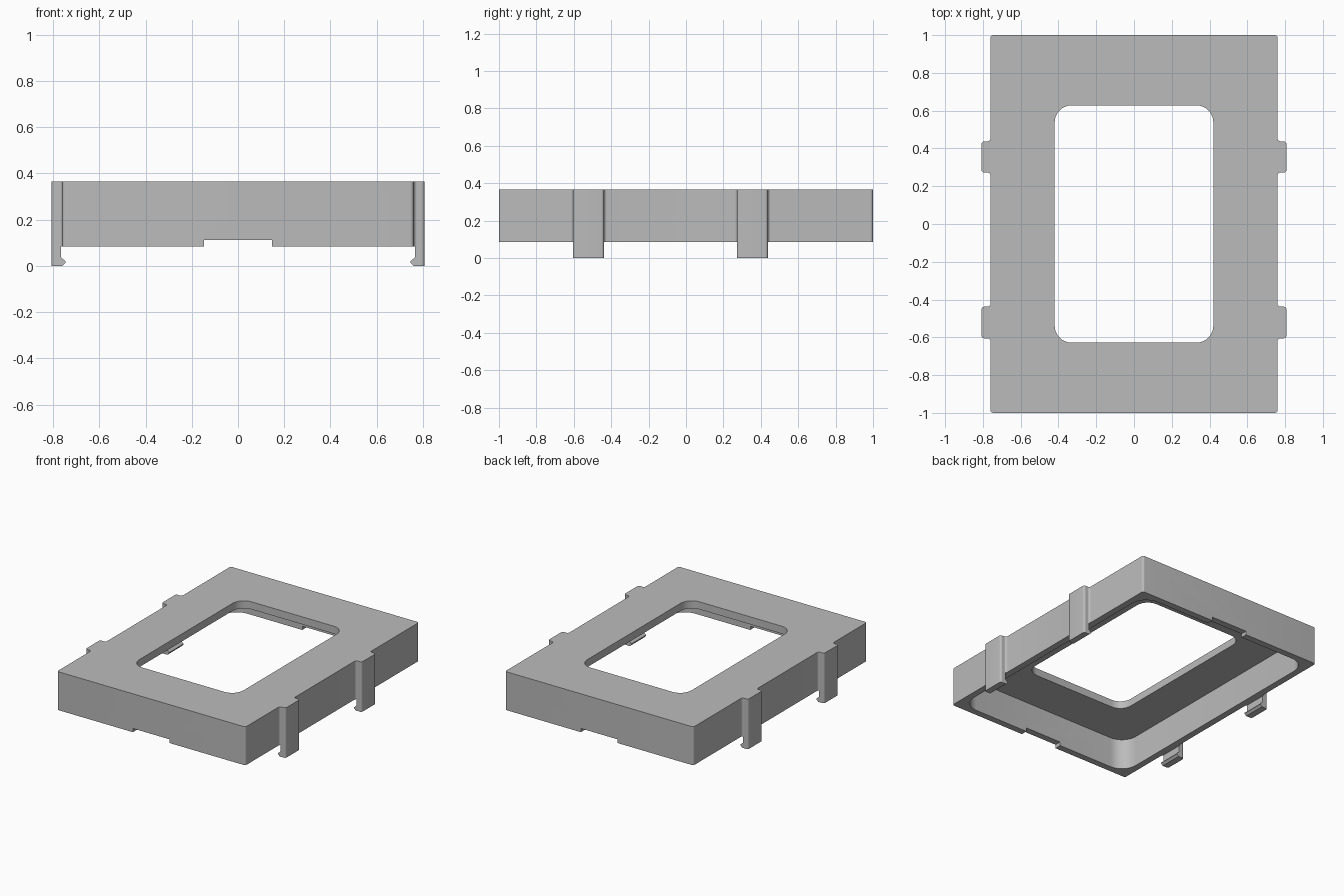
import bpy
import bmesh
import math
from mathutils import Vector

if "Cube" in bpy.data.objects:
    bpy.data.objects.remove(bpy.data.objects["Cube"])

HALF_X, HALF_Y, CLIP_X = 0.76, 1.0, 0.807
TOP, RIM, CEILING = 0.365, 0.085, 0.31
CLIPS = ((-0.605, -0.438), (0.272, 0.438))
SMALL = 0.015

grey = bpy.data.materials.new("plain grey")
grey.use_nodes = True
grey.diffuse_color = (0.5, 0.5, 0.5, 1)
grey.node_tree.nodes["Principled BSDF"].inputs["Base Color"].default_value = (0.5, 0.5, 0.5, 1)


def round_corners(corners, radius, steps=8):
    """Replace every right-angled corner of a closed outline with an arc."""
    points = []
    for i, corner in enumerate(corners):
        p = Vector(corner)
        to_prev = (Vector(corners[i - 1]) - p).normalized()
        to_next = (Vector(corners[(i + 1) % len(corners)]) - p).normalized()
        centre = p + radius * (to_prev + to_next)
        for k in range(steps + 1):
            t = math.pi / 2 * k / steps
            points.append(centre - radius * (math.cos(t) * to_next + math.sin(t) * to_prev))
    return points


def rectangle(x, y):
    return [(-x, -y), (x, -y), (x, y), (-x, y)]


def prism(name, base, direction):
    """Extrude a closed flat outline of 3D points along a direction."""
    bm = bmesh.new()
    face = bm.faces.new([bm.verts.new(p) for p in base])
    extruded = bmesh.ops.extrude_face_region(bm, geom=[face])["geom"]
    moved = [v for v in extruded if isinstance(v, bmesh.types.BMVert)]
    bmesh.ops.translate(bm, verts=moved, vec=direction)
    bmesh.ops.recalc_face_normals(bm, faces=bm.faces)
    mesh = bpy.data.meshes.new(name)
    bm.to_mesh(mesh)
    bm.free()
    mesh.materials.append(grey)
    obj = bpy.data.objects.new(name, mesh)
    bpy.context.collection.objects.link(obj)
    return obj


def upright(name, outline, low, high):
    return prism(name, [(x, y, low) for x, y in outline], (0, 0, high - low))


def activate(obj):
    bpy.ops.object.select_all(action="DESELECT")
    obj.select_set(True)
    bpy.context.view_layer.objects.active = obj


def smooth(obj):
    activate(obj)
    bpy.ops.object.shade_smooth_by_angle(angle=math.radians(30))


def cut(obj, cutter):
    cutter.hide_render = True
    mod = obj.modifiers.new("cut", "BOOLEAN")
    mod.operation = "DIFFERENCE"
    mod.solver = "EXACT"
    mod.object = cutter
    activate(obj)
    bpy.ops.object.modifier_apply(modifier=mod.name)
    bpy.data.objects.remove(cutter)


# Frame outline with the clip shoulders standing out of both long sides
right_side = [(HALF_X, -HALF_Y)]
for y0, y1 in CLIPS:
    right_side += [(HALF_X, y0), (CLIP_X, y0), (CLIP_X, y1), (HALF_X, y1)]
right_side.append((HALF_X, HALF_Y))
left_side = [(-x, y) for x, y in reversed(right_side)]
frame = upright("frame", round_corners(right_side + left_side, SMALL), RIM, TOP)

# Hollow underside, window opening and the notches in the two short walls
cut(frame, upright("pocket", round_corners(rectangle(0.712, 0.952), 0.12), 0, CEILING))
cut(frame, upright("opening", round_corners(rectangle(0.42, 0.628), 0.09), 0.2, 0.5))
cut(frame, upright("notches", rectangle(0.148, 1.1), 0, 0.112))
smooth(frame)

# Hooked clip legs below the shoulders
HOOK = [(CLIP_X, RIM), (CLIP_X, 0), (0.76, 0), (0.746, 0.014),
        (0.746, 0.02), (0.766, 0.038), (0.766, RIM)]
for side, label in ((1, "left"), (-1, "right")):
    for (y0, y1), place in zip(CLIPS, ("front", "back")):
        leg = prism(f"{place}_{label}_clip_leg",
                    [(side * x, y0, z) for x, z in HOOK], (0, y1 - y0, 0))
        # Round the two outer upright edges to meet the shoulder
        bm = bmesh.new()
        bm.from_mesh(leg.data)
        outer = [e for e in bm.edges
                 if all(abs(v.co.x) > CLIP_X - 0.001 for v in e.verts)
                 and abs(e.verts[0].co.z - e.verts[1].co.z) > 0.01]
        bmesh.ops.bevel(bm, geom=outer, offset=SMALL, segments=8,
                        profile=0.5, affect="EDGES")
        bm.to_mesh(leg.data)
        bm.free()
        smooth(leg)
